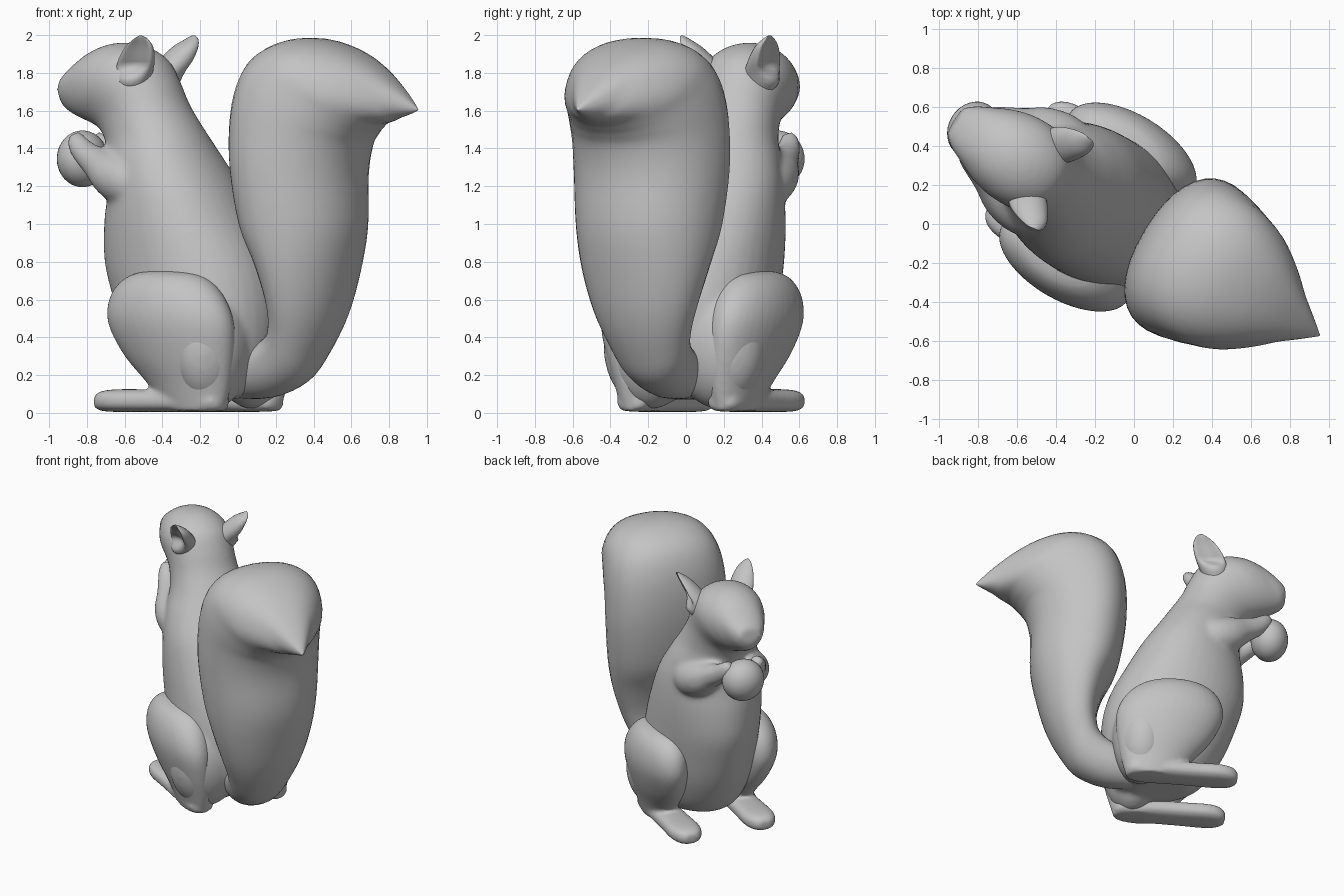
import bpy, bmesh, math
from mathutils import Vector, Matrix

if "Cube" in bpy.data.objects:
    bpy.data.objects.remove(bpy.data.objects["Cube"])

# The animal is built along its own axis (u forward, v sideways), then turned about z
ANGLE = math.radians(149)
TURN = Matrix.Rotation(ANGLE, 4, 'Z')

grey = bpy.data.materials.new("warm grey")
grey.diffuse_color = (0.55, 0.55, 0.55, 1)
grey.use_nodes = True
grey.node_tree.nodes["Principled BSDF"].inputs["Base Color"].default_value = grey.diffuse_color


def spline(rows, steps):
    """Catmull-Rom through rows of equal-length tuples."""
    out = []
    for i in range(len(rows) - 1):
        p = [Vector(rows[min(max(i + k, 0), len(rows) - 1)]) for k in (-1, 0, 1, 2)]
        for s in range(steps):
            t = s / steps
            out.append(0.5 * (2 * p[1] + (p[2] - p[0]) * t
                       + (2 * p[0] - 5 * p[1] + 4 * p[2] - p[3]) * t * t
                       + (3 * p[1] - p[0] - 3 * p[2] + p[3]) * t ** 3))
    return out + [Vector(rows[-1])]


def skin(bm, rings):
    """Bridge rings of points and cap both ends."""
    loops = [[bm.verts.new(p) for p in r] for r in rings]
    n = len(loops[0])
    for a, b in zip(loops, loops[1:]):
        for k in range(n):
            bm.faces.new((a[k], a[(k + 1) % n], b[(k + 1) % n], b[k]))
    bm.faces.new(loops[0][::-1])
    bm.faces.new(loops[-1])


def loft(bm, rows, v=0, side=1, steps=4, n=40, power=1.0, egg=0.0):
    """Each row: one edge (u, z), opposite edge (u, z), half width, [side offset]."""
    rows = [tuple(r) + ((v,) if len(r) == 5 else ()) for r in rows]
    rings = []
    for u1, z1, u2, z2, b, vc in spline(rows, steps):
        ring = []
        for k in range(n):
            a = math.tau * k / n
            c, s = math.cos(a), math.sin(a)
            c = math.copysign(abs(c) ** power, c)
            s = math.copysign(abs(s) ** power, s) * (1 - egg * c)
            ring.append(Vector(((u1 + u2) / 2 + (u2 - u1) / 2 * c, side * (vc + b * s),
                                (z1 + z2) / 2 + (z2 - z1) / 2 * c)))
        rings.append(ring)
    skin(bm, rings)


def tube(bm, rows, side, n=20):
    """Round limb through (u, v, z, radius)."""
    pts = spline(rows, 5)
    rings = []
    for i, p in enumerate(pts):
        d = (pts[min(i + 1, len(pts) - 1)] - pts[max(i - 1, 0)]).to_3d().normalized()
        x = d.cross(Vector((0, 0, 1))).normalized()
        y = x.cross(d)
        ring = []
        for k in range(n):
            a = math.tau * k / n
            q = p.to_3d() + p[3] * (x * math.cos(a) + y * math.sin(a))
            ring.append(Vector((q.x, q.y * side, q.z)))
        rings.append(ring)
    skin(bm, rings)


def ball(bm, centre, size):
    m = Matrix.Translation(centre) @ Matrix.Diagonal((*size, 1))
    bmesh.ops.create_uvsphere(bm, u_segments=32, v_segments=20, radius=1, matrix=m)


def finish(bm, name, voxel=None, smooth=6, shift=(0, 0, 0)):
    bmesh.ops.recalc_face_normals(bm, faces=bm.faces)
    bm.transform(TURN @ Matrix.Translation(shift))
    me = bpy.data.meshes.new(name)
    bm.to_mesh(me)
    bm.free()
    me.materials.append(grey)
    for p in me.polygons:
        p.use_smooth = True
    ob = bpy.data.objects.new(name, me)
    bpy.context.collection.objects.link(ob)
    if voxel:
        r = ob.modifiers.new("blend", 'REMESH')
        r.mode, r.voxel_size, r.use_smooth_shade = 'VOXEL', voxel, True
        s = ob.modifiers.new("soften", 'SMOOTH')
        s.factor, s.iterations = 0.5, smooth
    return ob


# Body, neck and head in one sweep (back edge, front edge, half width), with hips and arms
bm = bmesh.new()
loft(bm, [
    (0.02, .07, .37, .09, .14), (-.11, .11, .46, .13, .26), (-.18, .22, .54, .22, .33),
    (-.22, .4, .64, .4, .37), (-.22, .6, .715, .6, .38), (-.17, .8, .77, .8, .38),
    (-.07, 1.0, .77, 1.0, .375), (.04, 1.2, .745, 1.18, .355), (.155, 1.37, .75, 1.32, .31),
    (.24, 1.5, .77, 1.42, .26), (.33, 1.64, .80, 1.48, .235), (.39, 1.77, .83, 1.51, .23),
    (.46, 1.88, .87, 1.53, .235), (.58, 1.945, .92, 1.55, .23), (.72, 1.96, .97, 1.57, .20),
    (.85, 1.925, 1.01, 1.59, .16), (.96, 1.855, 1.05, 1.62, .125), (1.05, 1.78, 1.07, 1.67, .08)],
    egg=.14)
for side in (1, -1):
    ball(bm, (.025, side * .215, .35), (.205, .26, .33))
    tube(bm, [(.40, .16, 1.20, .13), (.52, .20, 1.22, .14), (.64, .195, 1.26, .125),
              (.75, .165, 1.32, .09), (.84, .14, 1.37, .07), (.90, .12, 1.42, .058),
              (.93, .095, 1.47, .04)], side)
finish(bm, "body_head_and_arms", .016, 12, (0, .022, 0))

# Nut held between the paws
bm = bmesh.new()
ball(bm, (.955, .01, 1.345), (.13, .15, .15))
finish(bm, "nut")

# Tail (inner edge, outer edge, half width), curling back to a point
bm = bmesh.new()
loft(bm, [
    (.1, .33, .05, .08, .13), (-.12, .36, -.2, .08, .17), (-.23, .42, -.40, .16, .2),
    (-.27, .5, -.51, .30, .24), (-.265, .62, -.61, .5, .30), (-.21, .8, -.68, .74, .36),
    (-.12, 1.0, -.725, .98, .40), (-.07, 1.3, -.725, 1.25, .425), (-.065, 1.55, -.755, 1.4, .425),
    (-.10, 1.75, -.80, 1.465, .415), (-.18, 1.89, -.84, 1.50, .395), (-.33, 1.97, -.875, 1.525, .365),
    (-.50, 1.983, -.91, 1.535, .31), (-.68, 1.935, -.95, 1.545, .235), (-.84, 1.85, -.99, 1.56, .155),
    (-.98, 1.74, -1.04, 1.575, .085), (-1.07, 1.655, -1.085, 1.59, .032),
    (-1.11, 1.61, -1.112, 1.603, .004)], egg=.15, power=.9)
finish(bm, "tail")

for side, name in ((1, "left"), (-1, "right")):
    # Haunch with its long flat foot
    bm = bmesh.new()
    loft(bm, [
        (-.07, .012, .28, .012, .09, .285), (-.11, .15, .38, .15, .13, .29),
        (-.14, .3, .51, .3, .165, .31), (-.15, .45, .59, .45, .185, .33),
        (-.12, .56, .60, .56, .185, .335), (-.05, .66, .56, .66, .165, .33),
        (.05, .73, .47, .73, .12, .32), (.19, .757, .33, .757, .04, .31)], side=side)
    loft(bm, [
        (-.07, .10, -.07, .02, .05), (-.03, .12, -.03, .008, .09), (.1, .125, .1, .005, .105),
        (.4, .125, .4, .005, .11), (.58, .125, .58, .005, .115), (.67, .115, .67, .01, .09),
        (.71, .09, .71, .025, .045)], v=.28, side=side, power=.75)
    finish(bm, name + "_haunch_and_foot", .014, 5, (-.025, .022, 0))

    # Cupped ear: rings that narrow to the tip, slightly hollowed on the outer side
    bm = bmesh.new()
    rings = []
    rows = [(.56, .12, 1.69, .07, .08), (.54, .16, 1.78, .095, .105), (.50, .205, 1.86, .10, .095),
            (.46, .24, 1.935, .078, .065), (.435, .265, 1.98, .038, .03), (.43, .272, 1.998, .008, .006)]
    facing = Vector((-.15, .99, 0)).normalized()
    along = Vector((.99, .15, 0))
    for u, v, z, w, t in spline(rows, 4):
        ring = []
        for k in range(24):
            a = math.tau * k / 24
            c, s = math.cos(a), math.sin(a)
            hollow = 1.0 * max(0, s) ** 2 * min(1, max(0, (z - 1.76) / .08))
            q = Vector((u, v, z)) + along * w * c + facing * t * (s - hollow)
            ring.append(Vector((q.x, q.y * side, q.z)))
        rings.append(ring)
    skin(bm, rings)
    finish(bm, name + "_ear", shift=(0, .012, 0))
